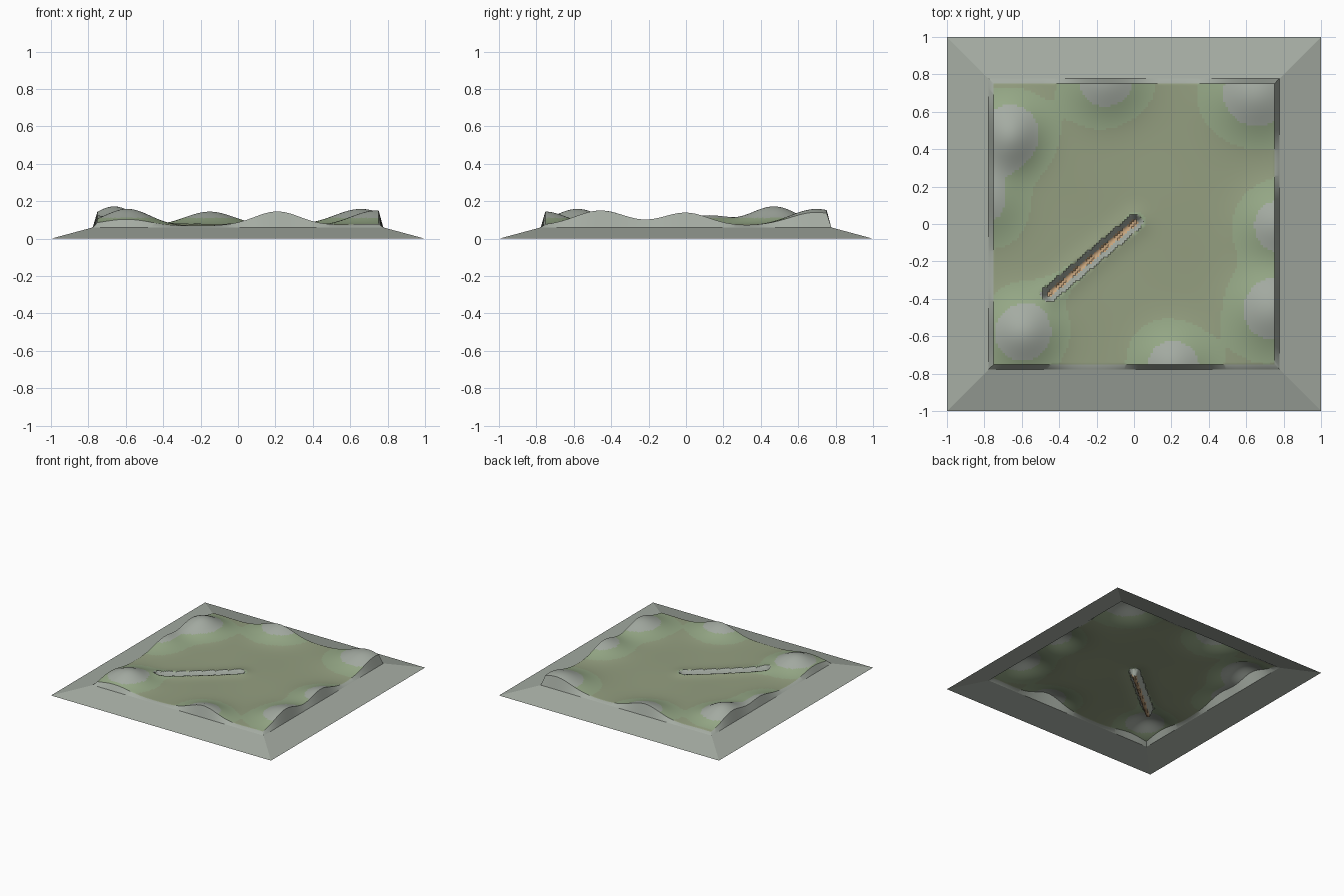
import bpy, bmesh, math
from mathutils import Vector

if "Cube" in bpy.data.objects:
    bpy.data.objects.remove(bpy.data.objects["Cube"])

def material(name, rgb):
    m = bpy.data.materials.new(name)
    m.diffuse_color = (*rgb, 1)
    m.use_nodes = True
    m.node_tree.nodes["Principled BSDF"].inputs["Base Color"].default_value = m.diffuse_color
    return m

STONE = material("grey_stone", (0.376, 0.413, 0.366))
GRASS = material("olive_grass", (0.296, 0.345, 0.216))
MOSS = material("moss_green", (0.305, 0.395, 0.242))
EARTH = material("tan_earth", (0.578, 0.376, 0.205))

INNER, WALL, BASE = 0.752, 0.777, 0.06   # plateau half width, cliff foot, cliff foot height
CELLS = 120
GROUND, TRENCH_FLOOR = 0.07, 0.025

# Hills: x, y, height above the ground, spread
HILLS = [(-0.59, -0.58, 0.09, 0.172), (-0.66, 0.50, 0.085, 0.16), (-0.67, 0.38, 0.03, 0.14),
         (-0.80, 0.12, 0.06, 0.18), (-0.15, 0.77, 0.075, 0.185), (0.66, 0.70, 0.09, 0.20),
         (0.77, 0.00, 0.07, 0.175), (0.74, -0.46, 0.08, 0.19), (0.21, -0.76, 0.076, 0.172)]
TRENCH_A, TRENCH_B = Vector((-0.455, -0.375)), Vector((0.005, 0.01))

def trench_distance(x, y):
    p, axis = Vector((x, y)), TRENCH_B - TRENCH_A
    t = max(0, min(1, (p - TRENCH_A).dot(axis) / axis.length_squared))
    return (p - TRENCH_A - axis * t).length

def height(x, y):
    z = GROUND + 0.0025 * math.sin(7 * x + 3 * y) * math.cos(6 * y - 2 * x)
    for hx, hy, a, s in HILLS:
        z += a * math.exp(-((x - hx) ** 2 + (y - hy) ** 2) / s ** 2)
    d = trench_distance(x, y)
    z += 0.015 * math.exp(-(d / 0.075) ** 2)           # raised bank
    if d < 0.04:                                       # steep trench sides
        k = max(0, min(1, (d - 0.014) / 0.024))
        z = TRENCH_FLOOR + (z - TRENCH_FLOOR) * k
    return z

def finish(name, bm, mats, angle=None):
    mesh = bpy.data.meshes.new(name)
    bmesh.ops.recalc_face_normals(bm, faces=bm.faces)
    if sum(f.normal.z * f.calc_area() for f in bm.faces) < 0:
        bmesh.ops.reverse_faces(bm, faces=bm.faces)
    bm.to_mesh(mesh)
    bm.free()
    for m in mats:
        mesh.materials.append(m)
    ob = bpy.data.objects.new(name, mesh)
    bpy.context.collection.objects.link(ob)
    if angle:
        for p in mesh.polygons:
            p.use_smooth = True
        mesh.set_sharp_from_angle(angle=math.radians(angle))
    return ob

# Rolling terrain with hills and a trench
bm = bmesh.new()
bmesh.ops.create_grid(bm, x_segments=CELLS, y_segments=CELLS, size=INNER)
for v in bm.verts:
    v.co.z = height(v.co.x, v.co.y)
for f in bm.faces:
    c = f.calc_center_median()
    d = trench_distance(c.x, c.y)
    if d < 0.015:
        f.material_index = 3
    elif d < 0.042 or c.z > 0.111:
        f.material_index = 0
    else:
        f.material_index = 2 if c.z > 0.079 else 1

# Cut cliffs dropping from the terrain edge to the rim
border = [e for e in bm.edges if e.is_boundary]
ext = bmesh.ops.extrude_edge_only(bm, edges=border)["geom"]
for g in ext:
    if isinstance(g, bmesh.types.BMVert):
        g.co.x *= WALL / INNER
        g.co.y *= WALL / INNER
        g.co.z = BASE
    elif isinstance(g, bmesh.types.BMFace):
        g.material_index = 0
finish("terrain", bm, [STONE, GRASS, MOSS, EARTH], 35)

# Sloping rim: four mitred slabs around the cliffs
bm = bmesh.new()
corners = [(-1, -1), (1, -1), (1, 1), (-1, 1)]
outer = [bm.verts.new((x, y, 0)) for x, y in corners]
inner = [bm.verts.new((x * WALL, y * WALL, BASE)) for x, y in corners]
for i in range(4):
    j = (i + 1) % 4
    bm.faces.new((outer[i], outer[j], inner[j], inner[i]))
finish("sloping_rim", bm, [STONE])
